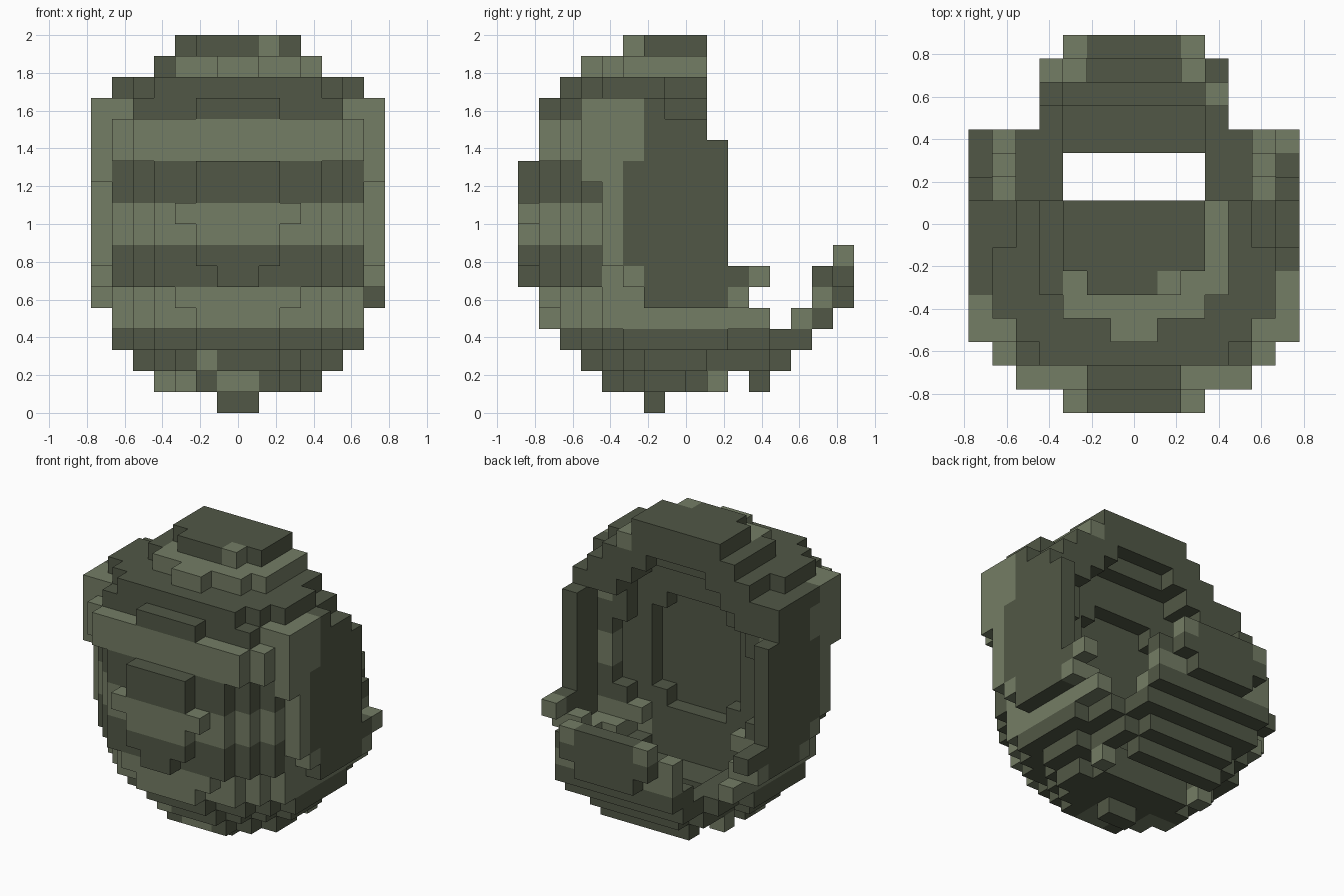
import bpy, bmesh
from mathutils import Vector

cube = bpy.data.objects.get("Cube")
if cube:
    bpy.data.objects.remove(cube, do_unlink=True)

U = 1 / 9  # edge length of one block


def material(name, rgb):
    m = bpy.data.materials.new(name)
    m.use_nodes = True
    m.diffuse_color = (*rgb, 1)
    m.node_tree.nodes["Principled BSDF"].inputs["Base Color"].default_value = (*rgb, 1)
    return m


MATS = [material("dark olive", (0.083, 0.097, 0.061)),
        material("light olive", (0.175, 0.205, 0.13))]


def side(x):
    """Mirrored column number: 0 beside the centre line."""
    return x if x >= 0 else -x - 1


def box(half_in, half_out, y0, y1, z0, z1):
    """Mirrored pair of block boxes between two half widths."""
    return {(x, y, z) for x in range(-half_out, half_out) if side(x) >= half_in
            for y in range(y0, y1) for z in range(z0, z1)}


# Body: each layer has front, back and half widths row by row from the front
LAYERS = {
    1: (-4, 1, [2, 3, 4, 4, 3]), 2: (-5, 3, [2, 3, 4, 5, 5, 5, 4]),
    3: (-6, 4, [2, 4, 5, 6, 6, 6, 6, 6, 5]),
    4: (-7, 4, [2, 4, 5, 6]), 5: (-7, 0, [3, 4, 5, 6]), 6: (-8, 0, [1, 4, 5, 6]),
    7: (-8, 0, [2, 4, 5, 6]), 8: (-8, 0, [2, 4, 5, 6]), 9: (-8, 0, [3, 4, 5, 6]),
    10: (-8, 0, [2, 4, 5, 6]), 11: (-8, 0, [2, 4, 5, 6]), 12: (-7, 0, [5, 6]),
    13: (-7, 1, [5, 6]), 14: (-7, 1, [2, 5, 6]), 15: (-6, 1, [4, 5, 6, 6, 6, 5]),
    16: (-5, 1, [1, 3, 4]), 17: (-3, 1, [2, 3]),
}
body = box(0, 1, -2, -1, 0, 1)
for z, (front, back, widths) in LAYERS.items():
    for y in range(front, back):
        w = widths[min(y - front, len(widths) - 1)]
        body |= box(0, w, y, y + 1, z, z + 1)
body |= box(3, 4, 1, 2, 1, 2)  # lower rails

# Hollow opened to the back under an arch, with a shallow recess in its wall
body -= box(0, 5, -1, 4, 5, 13)
body -= box(0, 4, -1, 4, 13, 14) | box(0, 3, -1, 4, 14, 15) | box(0, 2, 0, 4, 15, 16)
body -= box(0, 3, -2, 0, 7, 12) | box(0, 2, -2, 0, 6, 13)
body -= box(0, 4, -1, 4, 4, 5) | box(0, 5, 1, 4, 4, 5)
body -= box(0, 3, -1, 4, 3, 4) | box(0, 3, 1, 3, 1, 3)

# Steps that round the inner corners of the hollow
body |= box(4, 5, -1, 0, 5, 7) | box(3, 4, -1, 0, 5, 6) | box(4, 5, -1, 0, 11, 13)

# Side panels, cut back in steps towards the bottom
panels = box(6, 7, -5, 1, 11, 15) | box(6, 7, -4, 1, 7, 11) | box(6, 7, 1, 2, 5, 13)
panels |= box(6, 7, -3, 1, 6, 7) | box(6, 7, -2, 1, 5, 6)
panels -= {(6, y, 14) for y in (-1, 0)}
brackets = box(6, 7, 2, 4, 6, 7) | box(5, 7, 2, 3, 5, 6)

# Flap: a curved tongue rising behind the body, with a bar under its root
flap = box(0, 3, 3, 4, 1, 2) | box(0, 4, 3, 4, 2, 3) | box(0, 3, 4, 5, 2, 3)
flap |= box(3, 4, 4, 5, 3, 4) | box(0, 4, 5, 6, 3, 4)
flap |= box(0, 4, 6, 7, 4, 5) | box(3, 4, 5, 6, 4, 5)
flap |= box(0, 2, 7, 8, 5, 6) | box(0, 3, 7, 8, 6, 8) | box(2, 4, 6, 7, 5, 6)
flap |= box(3, 4, 6, 7, 6, 7)


# Colour rules for each part
def body_light(x, y, z):
    if z == 17:
        return (x, y) == (1, -3)
    if z == 16:
        return x > -4 and (y < -2 or x == 3)
    if z == 14:
        return side(x) >= 5 and y < -2
    if z == 4:
        return side(x) >= 3 or y < -2
    if z == 2:
        return (x, y) == (-2, -5)
    if z == 1:
        return y == 1 or (y < -1 and x in (-4, -3, -1, 0))
    if z == 5 and y == -1:
        return side(x) >= 3
    if z == 6 and side(x) == 5:
        return -4 <= y < -2
    if y >= -3 and (side(x) < 5 or z > 12):
        return False
    return z in (5, 8, 9, 12, 13)


def panel_light(x, y, z):
    if z == 5:
        return x < 0 and y == -2
    return y < (-3 if 7 <= z <= 11 or (x < 0 and z == 14) else -2)


def bracket_light(x, y, z):
    return z == 5 or (x > 0 and y == 3)


def flap_light(x, y, z):
    if z == 7:
        return side(x) == 2
    if z == 6:
        return x == -4
    return (y, z) == (6, 5) or (x, y, z) == (3, 5, 4)


PARTS = {
    "ribbed_body": (body, body_light),
    "side_panels": (panels, panel_light),
    "rear_brackets": (brackets, bracket_light),
    "rear_flap": (flap, flap_light),
}
ALL = set().union(*(cells for cells, rule in PARTS.values()))


def build(name, cells, rule):
    """Skin the blocks of a part, leaving out faces hidden by other blocks."""
    bm = bmesh.new()
    verts = {}

    def vert(p):
        key = tuple(round(c) for c in p)
        if key not in verts:
            verts[key] = bm.verts.new(Vector(key) * U)
        return verts[key]

    for cell in sorted(cells):
        for axis in range(3):
            for s in (-1, 1):
                n = Vector((0, 0, 0))
                n[axis] = s
                if tuple(round(c) for c in Vector(cell) + n) in ALL:
                    continue
                a, b = Vector((0, 0, 0)), Vector((0, 0, 0))
                a[(axis + 1) % 3] = 1
                b[(axis + 2) % 3] = 1
                p = Vector(cell)
                if s > 0:
                    p = p + n
                loop = [p, p + a, p + a + b, p + b]
                if s < 0:
                    loop.reverse()
                f = bm.faces.new([vert(q) for q in loop])
                f.material_index = int(rule(*cell))
    me = bpy.data.meshes.new(name)
    bm.to_mesh(me)
    bm.free()
    for m in MATS:
        me.materials.append(m)
    ob = bpy.data.objects.new(name, me)
    bpy.context.collection.objects.link(ob)


for part, (cells, rule) in PARTS.items():
    build(part, cells, rule)
